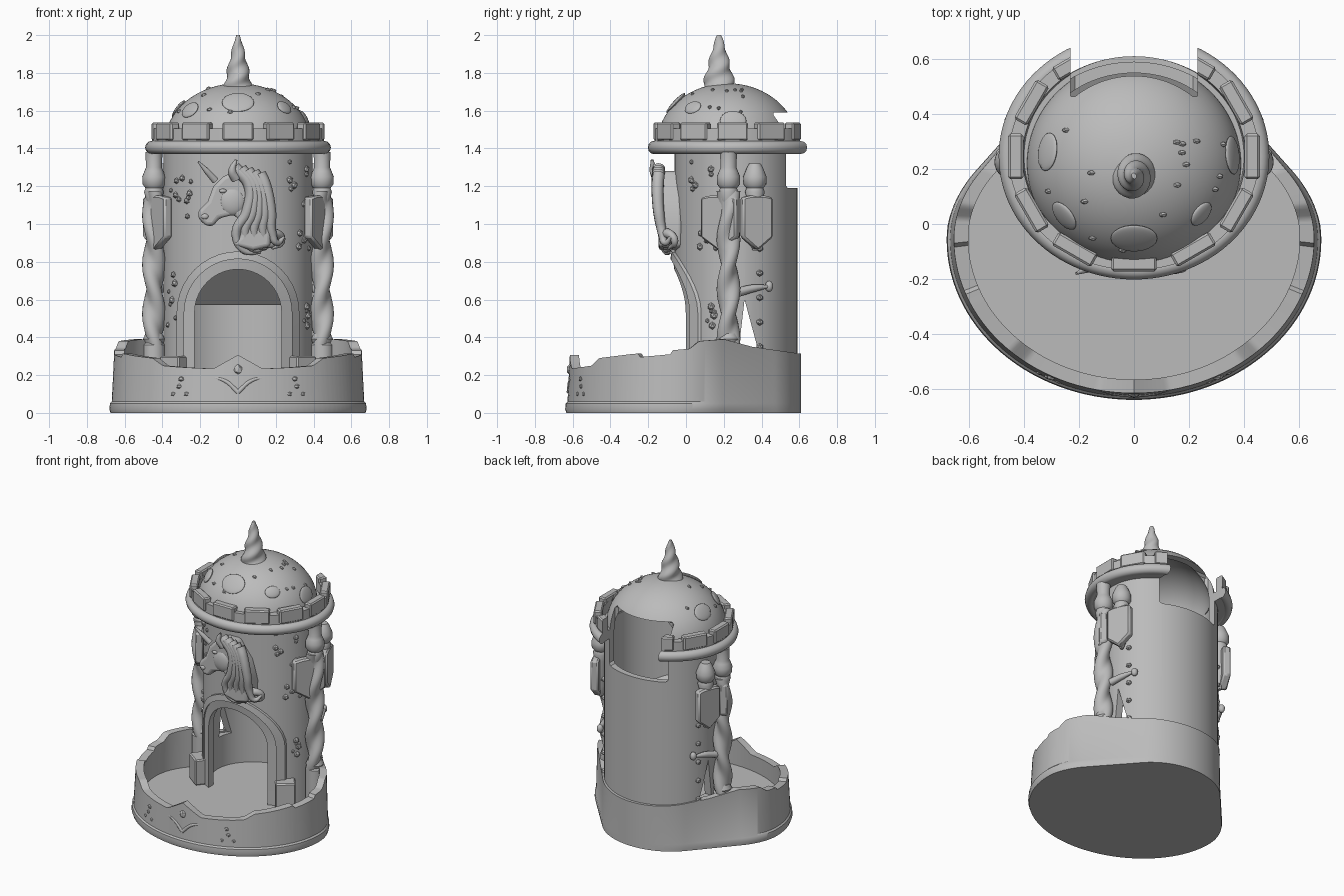
import bpy, bmesh, math, random
from math import sin, cos, pi, sqrt
from mathutils import Vector
from mathutils.geometry import convex_hull_2d

random.seed(4)
if "Cube" in bpy.data.objects:
    bpy.data.objects.remove(bpy.data.objects["Cube"])

stone = bpy.data.materials.new("stone_grey")
stone.use_nodes = True
GREY = (0.5, 0.5, 0.5, 1)
stone.diffuse_color = GREY
stone.node_tree.nodes["Principled BSDF"].inputs["Base Color"].default_value = GREY

CY, RX, RY = 0.265, 0.395, 0.325      # tower centre and radii
RING_Y = 0.246                        # roof ring centre


def wall_y(x):
    return CY - RY * sqrt(max(0, 1 - (x / RX) ** 2))


def finish(ob, angle=35):
    ob.data.materials.clear()
    ob.data.materials.append(stone)
    bpy.ops.object.select_all(action="DESELECT")
    ob.select_set(True)
    bpy.context.view_layer.objects.active = ob
    bpy.ops.object.shade_smooth_by_angle(angle=math.radians(angle))
    return ob


def mesh(name, verts, faces):
    me = bpy.data.meshes.new(name)
    me.from_pydata(verts, [], faces)
    bm = bmesh.new()
    bm.from_mesh(me)
    bmesh.ops.recalc_face_normals(bm, faces=bm.faces)
    bm.to_mesh(me)
    bm.free()
    ob = bpy.data.objects.new(name, me)
    bpy.context.collection.objects.link(ob)
    return finish(ob)


def skin(name, rings, loop=False):
    """Join rings of equal length; cap the ends, or close into a loop."""
    n, m = len(rings[0]), len(rings)
    faces = [(i * n + j, i * n + (j + 1) % n, (i + 1) % m * n + (j + 1) % n, (i + 1) % m * n + j)
             for i in range(m if loop else m - 1) for j in range(n)]
    if not loop:
        faces += [tuple(range(n)), tuple(range((m - 1) * n, m * n))]
    return mesh(name, [v for r in rings for v in r], faces)


def lathe(name, profile, centre, squash=1, seg=64, loop=False, lobes=0, amp=0, twist=0):
    rings = []
    for r, z in profile:
        ring = []
        for k in range(seg):
            a = 2 * pi * k / seg
            q = r * (1 + amp * cos(lobes * a - twist * z))
            ring.append((centre[0] + q * cos(a), centre[1] + q * sin(a) * squash, z))
        rings.append(ring)
    return skin(name, rings, loop)


def prism(name, pts, y0, y1):
    return skin(name, [[(x, y, z) for x, z in pts] for y in (y0, y1)])


def modify(ob, kind, **settings):
    mod = ob.modifiers.new(kind.lower(), kind)
    for key, value in settings.items():
        setattr(mod, key, value)
    bpy.context.view_layer.objects.active = ob
    bpy.ops.object.modifier_apply(modifier=mod.name)


def block(name, loc, size, rot=0, bevel=0.008):
    bpy.ops.mesh.primitive_cube_add(size=1, location=loc, rotation=(0, 0, rot))
    ob = bpy.context.object
    ob.name, ob.scale = name, size
    bpy.ops.object.transform_apply(location=False, rotation=False)
    modify(ob, "BEVEL", width=bevel)
    return finish(ob)


def ball(name, loc, size, sub=3):
    bpy.ops.mesh.primitive_ico_sphere_add(subdivisions=sub, radius=1, location=loc)
    ob = bpy.context.object
    ob.name, ob.scale = name, size
    return finish(ob)


def strand(name, pts, thick):
    cu = bpy.data.curves.new(name, "CURVE")
    cu.dimensions, cu.bevel_depth, cu.bevel_resolution, cu.resolution_u = "3D", thick, 2, 8
    sp = cu.splines.new("BEZIER")
    sp.bezier_points.add(len(pts) - 1)
    for i, (bp, p) in enumerate(zip(sp.bezier_points, pts)):
        bp.co, bp.radius = p, 1 - 0.75 * (i / (len(pts) - 1)) ** 2
        bp.handle_left_type = bp.handle_right_type = "AUTO"
    ob = bpy.data.objects.new(name, cu)
    bpy.context.collection.objects.link(ob)
    bpy.ops.object.select_all(action="DESELECT")
    ob.select_set(True)
    bpy.context.view_layer.objects.active = ob
    bpy.ops.object.convert(target="MESH")
    return finish(bpy.context.object, 60)


# Tray: convex outline round a wide front oval and the tower foot
def oval(cy, rx, ry, ry_back):
    turn = [i * pi / 60 for i in range(120)]
    return [Vector((rx * cos(a), cy + (ry_back if a < pi else ry) * sin(a))) for a in turn]


cloud = oval(-0.055, 0.655, 0.56, 0.47) + oval(CY, 0.4, 0.345, 0.345)
hull = [cloud[i] for i in convex_hull_2d(cloud)]
outline = []
for a, b in zip(hull, hull[1:] + hull[:1]):
    steps = max(1, round((b - a).length / 0.012))
    outline += [a.lerp(b, s / steps) for s in range(steps)]

RIM = [(-0.7, 0.22), (-0.5, 0.25), (-0.46, 0.29), (-0.3, 0.31), (0.02, 0.34),
       (0.07, 0.38), (0.2, 0.39), (0.35, 0.35), (0.7, 0.3)]


def rim_height(p):
    for (y0, z0), (y1, z1) in zip(RIM, RIM[1:]):
        if p.y <= y1:
            z = z0 + (z1 - z0) * (p.y - y0) / (y1 - y0)
            break
    if p.y < -0.5:
        z += max(0, 0.075 * (1 - abs(p.x) / 0.13))
    elif -0.25 < p.y < -0.08:
        z -= 0.02
    return z


def tray_ring(scale, height):
    # The flare fades out towards the back
    ring = []
    for p in outline:
        fade = min(1, max(0, (0.6 - p.y) / 0.6)) if scale > 1 else 1
        g = 1 + (scale - 1) * fade
        ring.append((p.x * g, p.y * g, height(p) if callable(height) else height))
    return ring


skin("tray", [tray_ring(1.03, 0), tray_ring(1.04, 0.02), tray_ring(1.035, 0.05), tray_ring(1.02, 0.06),
              tray_ring(1.0, rim_height), tray_ring(0.92, rim_height), tray_ring(0.93, 0.12)])

# Hollow tower, roof ring and dome
tower = lathe("tower_wall", [(RX, 0.08), (RX, 1.42), (0.345, 1.42), (0.345, 0.08)],
              (0, CY), RY / RX, 96, True)
tube = [(0.457 + 0.035 * cos(i * pi / 6), 1.405 + 0.035 * sin(i * pi / 6)) for i in range(12)]
roof_ring = lathe("roof_ring", tube, (0, RING_Y), 0.91, 96, True)
parapet = lathe("parapet", [(0.36, 1.375), (0.455, 1.375), (0.455, 1.505), (0.405, 1.505), (0.4, 1.44), (0.36, 1.44)],
                (0, RING_Y), 0.91, 96, True)
arc = [i * pi / 32 for i in range(16)]
dome_profile = [(0.39 * cos(a), 1.42 + 0.325 * sin(a)) for a in arc]
dome_profile += [(0.35 * cos(a), 1.42 + 0.285 * sin(a)) for a in reversed(arc)]
dome = lathe("dome", dome_profile, (0, 0.22), 0.96, 96, True)
ball("dome_crown", (0, 0.21, 1.72), (0.1, 0.1, 0.026))

# Battlement blocks, leaving the window clear
battlements = []
for k in range(12):
    a = -pi / 2 + k * pi / 6
    if k != 6:
        battlements.append(block("battlement", (0.43 * cos(a), RING_Y + 0.391 * sin(a), 1.49),
                                 (0.055, 0.165, 0.095), a))


# Arched doorway, side gaps by the columns and rear loading window
def arch(r, z0):
    turn = [i * pi / 20 for i in range(21)]
    return [(r, z0)] + [(r * cos(a), 0.53 + r * sin(a)) for a in turn] + [(-r, z0)]


door_cut = prism("door_cutter", arch(0.232, 0.1), -0.4, 0.2)
gap_cut = skin("gap_cutter", [[(x, 0.28, 0.34), (x, 0.38, 0.34), (x, 0.31, 0.6)] for x in (-0.6, 0.6)])
window_cut = block("window_cutter", (0, 0.7, 1.39), (0.46, 0.5, 0.4), bevel=0.015)
for cutter, parts in ((door_cut, [tower]), (gap_cut, [tower]),
                      (window_cut, [tower, roof_ring, parapet, dome] + battlements)):
    for part in parts:
        modify(part, "BOOLEAN", object=cutter, operation="DIFFERENCE", solver="EXACT")
        finish(part)
    bpy.data.objects.remove(cutter)

frame = []
for (xi, zi), (xm, zm), (xo, zo) in zip(arch(0.23, 0.1), arch(0.285, 0.1), arch(0.325, 0.1)):
    frame.append([(xi, wall_y(xi) + 0.05, zi), (xi, wall_y(xi) - 0.002, zi), (xm, wall_y(xm) - 0.01, zm),
                  (xm, wall_y(xm) - 0.022, zm), (xo, wall_y(xo) - 0.018, zo), (xo, wall_y(xo) + 0.03, zo)])
skin("door_frame", frame)

# Sloping boards inside the tower
for name, y0, y1, z0, slope in (("middle_baffle", -0.05, 0.35, 1.0, -1.0), ("upper_ramp", 0.22, 0.59, 0.98, 0.55)):
    pts = [(0.36 * cos(a), min(max(CY + 0.3 * sin(a), y0), y1)) for a in (i * pi / 24 for i in range(48))]
    skin(name, [[(x, y, z0 + slope * (y - y0) - d) for x, y in pts] for d in (0, 0.03)])

# Spiral spire and dome medallions
horn = [(0.07 * (1 - t) ** 0.85 + 0.009, 1.7 + 0.3 * t) for t in (i / 40 for i in range(41))]
lathe("spire", horn, (0, 0.175), 1.15, 24, lobes=2, amp=0.1, twist=62)


def on_dome(a, tilt):
    n = Vector((cos(a) * cos(tilt), sin(a) * cos(tilt), sin(tilt)))
    return Vector((0.39 * n.x, 0.22 + 0.375 * n.y, 1.42 + 0.325 * n.z)), n


for deg, tilt, size in ((-90, 0.76, 0.085), (-142, 0.6, 0.06), (-38, 0.65, 0.05), (172, 0.62, 0.07), (5, 0.4, 0.07)):
    p, n = on_dome(math.radians(deg), tilt)
    ob = ball("dome_medallion", p, (size, size * 0.8, 0.014))
    ob.rotation_euler = n.to_track_quat("Z", "Y").to_euler()
for k in range(20):
    p, n = on_dome(random.uniform(-1.25 * pi, 0.25 * pi), random.uniform(0.5, 1.2))
    ball("dome_stud", p, (0.016, 0.01, 0.012), 1)

# Twisted columns, hanging half columns and shields on both sides
CAP = [(0.04, 1.12), (0.052, 1.17), (0.045, 1.19), (0.06, 1.21), (0.062, 1.25),
       (0.05, 1.28), (0.042, 1.3), (0.045, 1.38)]
SHIELD = [(-0.1, 1.14), (-0.05, 1.15), (0.05, 1.15), (0.1, 1.14), (0.1, 0.93), (0, 0.86), (-0.1, 0.93)]
for s in (-1, 1):
    post = (s * 0.445, 0.225)
    lathe("twisted_column", [(0.051, 0.36 + 0.016 * i) for i in range(52)], post, 1, 28,
          lobes=2, amp=0.23, twist=s * 24)
    lathe("column_foot", [(0.06, 0.12), (0.06, 0.36), (0.05, 0.37), (0.058, 0.39), (0.045, 0.42)], post, 1, 24)
    lathe("column_capital", CAP, post, 1, 24)
    half = (s * 0.41, 0.365)
    lathe("half_column", [(0.012, 0.86), (0.045, 0.95)] + CAP[:-1] + [(0.03, 1.32)], half, 1, 24)
    for x, y, turn, wide in ((0.43, 0.18, 1.01, 1.1), (0.435, 0.375, 1.93, 0.85)):
        ob = prism("shield", [(px * wide, z) for px, z in SHIELD], -0.022, 0.03)
        modify(ob, "BEVEL", width=0.01)
        ob.location, ob.rotation_euler = (s * x, y, 0), (0, 0, s * turn)
        finish(ob)
    strand("side_branch", [(s * 0.43, 0.28, 0.64), (s * 0.4, 0.36, 0.66), (s * 0.37, 0.45, 0.67)], 0.025)
    ball("branch_knob", (s * 0.365, 0.44, 0.67), (0.022, 0.022, 0.03), 2)
    block("door_plinth", (s * 0.335, 0.05, 0.21), (0.13, 0.1, 0.18), s * 0.65)

# Horned horse head in relief
HEAD = [(-0.21, 1.07), (-0.21, 1.03), (-0.17, 0.99), (-0.13, 0.99), (-0.1, 1.03), (-0.02, 1.05), (0.02, 1.0),
        (0.01, 0.93), (-0.03, 0.89), (0.08, 0.86), (0.17, 0.88), (0.18, 1.0), (0.14, 1.15), (0.06, 1.28),
        (-0.02, 1.28), (-0.08, 1.25), (-0.13, 1.2), (-0.16, 1.12)]
head = prism("horse_head", HEAD, -0.145, -0.02)
modify(head, "BEVEL", width=0.028, segments=4)
finish(head, 60)
ball("horse_cheek", (-0.03, -0.13, 1.12), (0.07, 0.03, 0.075))
ball("horse_nostril", (-0.175, -0.142, 1.04), (0.02, 0.012, 0.016), 2)
ball("horse_eye", (-0.08, -0.145, 1.175), (0.02, 0.012, 0.012), 2)
strand("horse_ear", [(-0.01, -0.15, 1.24), (-0.03, -0.17, 1.28), (-0.01, -0.18, 1.34)], 0.028)
strand("horse_horn", [(-0.12, -0.14, 1.23), (-0.165, -0.16, 1.28), (-0.21, -0.18, 1.33)], 0.02)
for k in range(5):
    d = 0.034 * k
    strand("mane_lock", [(-0.02 + d, -0.145, 1.3 - 0.25 * d), (0.06 + 0.6 * d, -0.15, 1.21),
                         (0.05 + 0.9 * d, -0.145, 1.07), (-0.01 + 1.4 * d, -0.125, 0.95),
                         (0.03 + 1.3 * d, -0.11, 0.86 + 0.3 * d), (0.12 + 0.9 * d, -0.08, 0.85 + 0.6 * d)], 0.034)
strand("mane_curl", [(0.12, -0.11, 0.9), (0.19, -0.1, 0.95), (0.23, -0.06, 0.91), (0.18, -0.09, 0.87)], 0.03)

# Crystal studs on the tower and tray
for k in range(64):
    s = -1 if k % 2 else 1
    x, z = s * random.uniform(0.24, 0.375), random.uniform(0.45, 1.33)
    size = random.uniform(0.012, 0.022)
    if not (z < 0.88 and abs(x) < 0.33):
        ball("tower_stud", (x, wall_y(x), z), (size, size, size), 1)
for s in (-1, 1):
    for k in range(6):
        ball("side_stud", (s * 0.37, 0.39, 0.35 + 0.13 * k), (0.02, 0.02, 0.018), 1)
    for dx, z in ((0.27, 0.1), (0.31, 0.14), (0.34, 0.1), (0.3, 0.18)):
        y = -0.055 - 0.565 * sqrt(1 - (dx / 0.655) ** 2)
        ball("tray_stud", (s * dx, y, z), (0.018, 0.012, 0.014), 1)
    strand("tray_leaf", [(0, -0.618, 0.11), (s * 0.07, -0.612, 0.17), (s * 0.16, -0.595, 0.19)], 0.014)
ball("tray_gem", (0, -0.615, 0.23), (0.025, 0.018, 0.03), 1)
